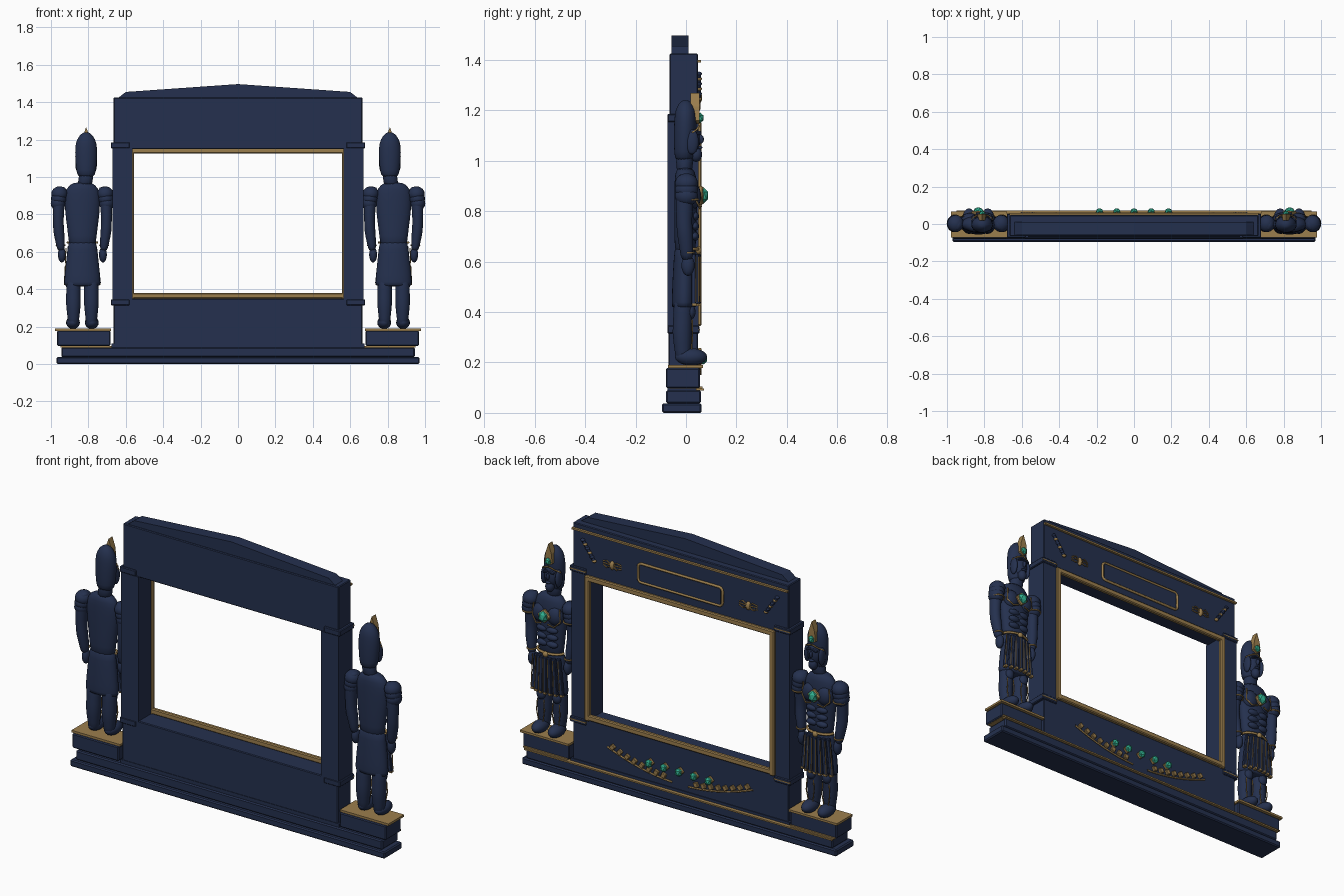
import bpy, bmesh, math
from mathutils import Matrix, Vector

cube = bpy.data.objects.get("Cube")
if cube:
    bpy.data.objects.remove(cube, do_unlink=True)


def material(name, rgb):
    m = bpy.data.materials.new(name)
    m.use_nodes = True
    m.diffuse_color = (*rgb, 1)
    m.node_tree.nodes["Principled BSDF"].inputs["Base Color"].default_value = (*rgb, 1)
    return m


NAVY = material("navy", (0.018, 0.03, 0.077))
GOLD = material("antique gold", (0.33, 0.21, 0.075))
TEAL = material("teal gem", (0.03, 0.42, 0.27))


def finish(name, bm, mat, smooth=False):
    bmesh.ops.recalc_face_normals(bm, faces=bm.faces)
    mesh = bpy.data.meshes.new(name)
    for f in bm.faces:
        f.smooth = smooth
    bm.to_mesh(mesh)
    bm.free()
    mesh.materials.append(mat)
    ob = bpy.data.objects.new(name, mesh)
    bpy.context.scene.collection.objects.link(ob)
    return ob


def box(name, center, size, mat=NAVY, tilt=0, bevel=0.0):
    """Box with a tilt in the plane of the wall."""
    bm = bmesh.new()
    bmesh.ops.create_cube(bm, size=1, matrix=Matrix.Translation(center)
                          @ Matrix.Rotation(tilt, 4, "Y") @ Matrix.Diagonal((*size, 1)))
    if bevel:
        bmesh.ops.bevel(bm, geom=bm.edges[:], offset=bevel, segments=1, affect="EDGES")
    return finish(name, bm, mat)


def slab(name, xs, ys, zs, mat=NAVY, bevel=0.0):
    """Box given by its limits."""
    spans = (xs, ys, zs)
    return box(name, [sum(s) / 2 for s in spans], [s[1] - s[0] for s in spans], mat, 0, bevel)


def prism(name, points, y0, y1, mat=NAVY):
    """Outline of x, z points extruded in depth."""
    bm = bmesh.new()
    face = bm.faces.new([bm.verts.new((x, y0, z)) for x, z in points])
    new = bmesh.ops.extrude_face_region(bm, geom=[face])["geom"]
    verts = [g for g in new if isinstance(g, bmesh.types.BMVert)]
    bmesh.ops.translate(bm, verts=verts, vec=(0, y1 - y0, 0))
    return finish(name, bm, mat)


def ball(name, center, radii, mat=NAVY, faceted=False):
    bm = bmesh.new()
    place = Matrix.Translation(center) @ Matrix.Diagonal((*radii, 1))
    if faceted:
        bmesh.ops.create_icosphere(bm, subdivisions=1, radius=1, matrix=place)
    else:
        bmesh.ops.create_uvsphere(bm, u_segments=16, v_segments=10, radius=1, matrix=place)
    return finish(name, bm, mat, not faceted)


def loft(name, origin, side, rings, mat=NAVY, n=14):
    """Skin over ellipses given as z, x, y, x radius, y radius."""
    bm = bmesh.new()
    loops = []
    for z, x, y, rx, ry in rings:
        turn = [math.tau * i / n for i in range(n)]
        loops.append([bm.verts.new((origin + side * (x + rx * math.cos(a)),
                                    y + ry * math.sin(a), z)) for a in turn])
    for a, b in zip(loops, loops[1:]):
        for i in range(n):
            j = (i + 1) % n
            bm.faces.new((a[i], a[j], b[j], b[i]))
    bm.faces.new(loops[0])
    bm.faces.new(loops[-1])
    ob = finish(name, bm, mat, True)
    ob.modifiers.new("rounding", "SUBSURF").levels = 1
    return ob


def tube(name, points, radius, mat=GOLD, closed=False):
    cu = bpy.data.curves.new(name, "CURVE")
    cu.dimensions = "3D"
    cu.bevel_depth = radius
    cu.bevel_resolution = 1
    sp = cu.splines.new("POLY")
    sp.points.add(len(points) - 1)
    for p, co in zip(sp.points, points):
        p.co = (*co, 1)
    sp.use_cyclic_u = closed
    cu.materials.append(mat)
    ob = bpy.data.objects.new(name, cu)
    bpy.context.scene.collection.objects.link(ob)
    return ob


# Stepped base
slab("base_lower_step", (-.97, .97), (-.095, .062), (0, .038), bevel=.006)
slab("base_upper_step", (-.945, .945), (-.08, .06), (.038, .09), bevel=.006)
slab("base_gold_strip", (-.95, .95), (.04, .072), (.088, .096), GOLD)

# Wall around the opening
slab("lower_wall", (-.665, .665), (-.07, .047), (.09, .35), bevel=.004)
slab("lower_wall_foot", (-.675, .675), (-.073, .052), (.09, .11))
slab("upper_wall", (-.665, .665), (-.065, .047), (1.15, 1.425), bevel=.004)
prism("pediment", [(-.645, 1.42), (-.6, 1.455), (0, 1.497), (.6, 1.455), (.645, 1.42)],
      -.058, .01)
slab("cornice_gold_strip", (-.665, .665), (.045, .06), (1.39, 1.4), GOLD)
for s in (-1, 1):
    box("pilaster", (s * .618, -.012, .75), (.108, .122, .81))
    for z in (.33, 1.17):
        box("pilaster_end", (s * .63, -.01, z), (.1, .128, .032), bevel=.004)
        box("pilaster_end_trim", (s * .63, .05, z), (.1, .012, .006), GOLD)

# Gold frame on the decorated side
for s in (-1, 1):
    box("frame_upright", (s * .57, .05, .75), (.03, .024, .81), GOLD, bevel=.005)
for z in (.365, 1.14):
    box("frame_rail", (0, .05, z), (1.15, .024, .03), GOLD, bevel=.005)

# Blank plaque with a rounded gold border
border = []
for k, (sx, sz) in enumerate([(1, 1), (-1, 1), (-1, -1), (1, -1)]):
    for i in range(4):
        a = math.pi / 2 * (k + i / 3)
        border.append((sx * .24 + .02 * math.cos(a), .05, 1.255 + sz * .032 + .02 * math.sin(a)))
slab("plaque", (-.25, .25), (.04, .052), (1.21, 1.3))
tube("plaque_border", border, .007, closed=True)

# Winged emblems and ribbed rods on the upper wall
for s in (-1, 1):
    ball("emblem_body", (s * .42, .05, 1.25), (.014, .014, .024), GOLD)
    for t in (-1, 1):
        for dz in (-.016, .004, .022):
            tube("emblem_wing", [(s * .42, .052, 1.25), (s * .42 + t * .03, .056, 1.25 + dz),
                                 (s * .42 + t * .056, .05, 1.25 + dz * .5)], .0035)
    top, low = Vector((s * .6, .052, 1.345)), Vector((s * .53, .052, 1.245))
    tube("rod", [top, low], .008, NAVY)
    for i in range(6):
        ball("rod_bead", top.lerp(low, i / 5), (.012, .011, .008), GOLD if i % 2 else NAVY)

# Garland of feathers and gems on the lower wall
def sag(x):
    return .14 + .45 * x * x


for s in (-1, 1):
    tube("garland_line", [(s * x / 20, .05, sag(x / 20)) for x in range(1, 10)], .005)
    for i in range(8):
        x = .1 + i * .045
        box("garland_feather", (s * x, .054, sag(x) + .022), (.026, .016, .028),
            GOLD, -s * (.3 + x), .003)
for i in range(-2, 3):
    box("gem_setting", (i * .092, .054, .215), (.036, .02, .036), GOLD, math.pi / 4, .004)
    ball("garland_gem", (i * .092, .068, .215), (.021, .018, .024), TEAL, True)


def guardian(s):
    """Standing armoured figure; local x points away from the opening."""
    c = s * .832

    def at(x, y, z):
        return (c + s * x, y, z)

    # Pedestal
    box("pedestal", (s * .825, -.012, .138), (.285, .135, .08), bevel=.005)
    box("pedestal_gold_top", (s * .828, -.002, .184), (.3, .138, .012), GOLD)
    box("pedestal_gold_foot", (s * .825, .0, .1), (.27, .13, .008), GOLD)

    # Legs, greaves and feet
    for t in (-1, 1):
        x = t * .048
        loft("leg", c, s, [(.2, x, -.012, .03, .03), (.24, x, -.012, .03, .032),
                           (.32, x, -.016, .043, .042), (.39, x, -.012, .037, .037),
                           (.48, x, -.01, .045, .042)])
        ball("foot", at(x * 1.05, .02, .222), (.037, .064, .034))
        ball("knee_guard", at(x, .018, .4), (.026, .02, .03))
        for e in (-1, 1):
            tube("greave_trim", [at(x + e * .02, .024, .37), at(x + e * .024, .026, .31),
                                 at(x + e * .014, .022, .25)], .003)

    # Skirt with hanging strips
    loft("skirt", c, s, [(.415, 0, -.008, .1, .05), (.425, 0, -.008, .1, .05),
                         (.52, 0, -.006, .094, .05), (.62, 0, -.004, .08, .045),
                         (.67, 0, -.004, .076, .042)])
    for i in range(-3, 4):
        x, y = i * .026, .05 - .0022 * i * i
        box("skirt_strip", at(x, y, .53), (.021, .018, .2), NAVY, -s * i * .035, .003)
        tube("strip_trim", [at(x * 1.0 + .009, y + .009, .62), at(x * 1.12 + .009, y + .009, .44)],
             .0025)
        box("strip_tip", at(x * 1.14, y + .002, .43), (.017, .018, .012), GOLD)
    ring = [math.pi * i / 12 for i in range(13)]
    tube("belt", [at(.078 * math.cos(a), .047 * math.sin(a), .65) for a in ring], .007)
    ball("buckle", at(0, .05, .645), (.016, .012, .016), GOLD)

    # Torso, breastplate and ribs
    loft("torso", c, s, [(.62, 0, -.003, .076, .042), (.68, 0, -.003, .076, .044),
                         (.78, 0, -.002, .092, .046), (.88, 0, 0, .1, .048),
                         (.94, 0, -.002, .092, .044), (.975, 0, -.004, .05, .034)])
    for t in (-1, 1):
        ball("breastplate", at(t * .045, .026, .86), (.046, .034, .052))
        tube("breastplate_trim", [at(t * .02, .06, .82), at(t * .055, .056, .81),
                                  at(t * .085, .042, .84), at(t * .08, .04, .91)], .004)
        for z in (.7, .74, .78):
            ball("rib_plate", at(t * .03, .034, z), (.034, .018, .018))
    box("chest_setting", at(0, .058, .862), (.058, .022, .058), GOLD, math.pi / 4, .006)
    ball("chest_gem", at(0, .07, .862), (.029, .021, .032), TEAL, True)

    # Arms, shoulder guards and hands
    for t in (-1, 1):
        x = t * .122
        loft("arm", c, s, [(.6, x * .93, .004, .02, .024), (.65, x * .97, .002, .025, .028),
                           (.71, x * 1.04, -.004, .031, .033), (.76, x * 1.06, -.008, .028, .031),
                           (.84, x * 1.05, -.006, .033, .037), (.92, x, -.004, .034, .036),
                           (.95, x * .9, -.004, .024, .026)])
        ball("hand", at(x * .9, .008, .585), (.021, .026, .042))
        for i, z in enumerate((.91, .885, .86)):
            ball("shoulder_guard", at(x * (1 + .03 * i), .002, z), (.044 - .002 * i, .046, .04))
        tube("shoulder_trim", [at(x * 1.03 + .036 * math.cos(a), .002 + .046 * math.sin(a), .846)
                               for a in ring], .004)
        tube("wrist_band", [at(x * .95 + .023 * math.cos(a), .004 + .027 * math.sin(a), .635)
                            for a in ring], .004)

    # Head, helmet and face
    h = -.02
    loft("neck", c, s, [(.95, h / 2, -.006, .044, .034), (.99, h, -.006, .038, .034),
                        (1.06, h, -.004, .04, .036)])
    loft("helmet", c, s, [(.995, h, -.008, .044, .036), (1.03, h, -.006, .054, .042),
                          (1.1, h, -.004, .06, .046), (1.16, h, -.002, .061, .046),
                          (1.2, h, -.002, .052, .042), (1.23, h, -.002, .03, .026),
                          (1.24, h, -.002, .01, .01)])
    ball("face", at(h, .026, 1.08), (.038, .03, .06))
    ball("beard", at(h, .04, 1.025), (.024, .024, .03))
    ball("nose", at(h, .058, 1.085), (.008, .013, .018))
    ball("mouth", at(h, .055, 1.052), (.016, .01, .007))
    for t in (-1, 1):
        box("brow", at(h + t * .019, .052, 1.11), (.03, .018, .01), NAVY, s * t * .25, .003)
        ball("cheek_guard", at(h + t * .044, .024, 1.075), (.014, .026, .05))
        tube("helmet_trim", [at(h, .052, 1.138), at(h + t * .034, .044, 1.125),
                             at(h + t * .056, .024, 1.11)], .004)
    prism("crest", [(c + s * h + x, z) for x, z in
                    [(-.024, 1.16), (0, 1.145), (.024, 1.16), (.018, 1.215), (0, 1.268),
                     (-.018, 1.215)]], .018, .053, GOLD)
    ball("helmet_gem", at(h, .056, 1.17), (.018, .016, .021), TEAL, True)


for side in (-1, 1):
    guardian(side)
